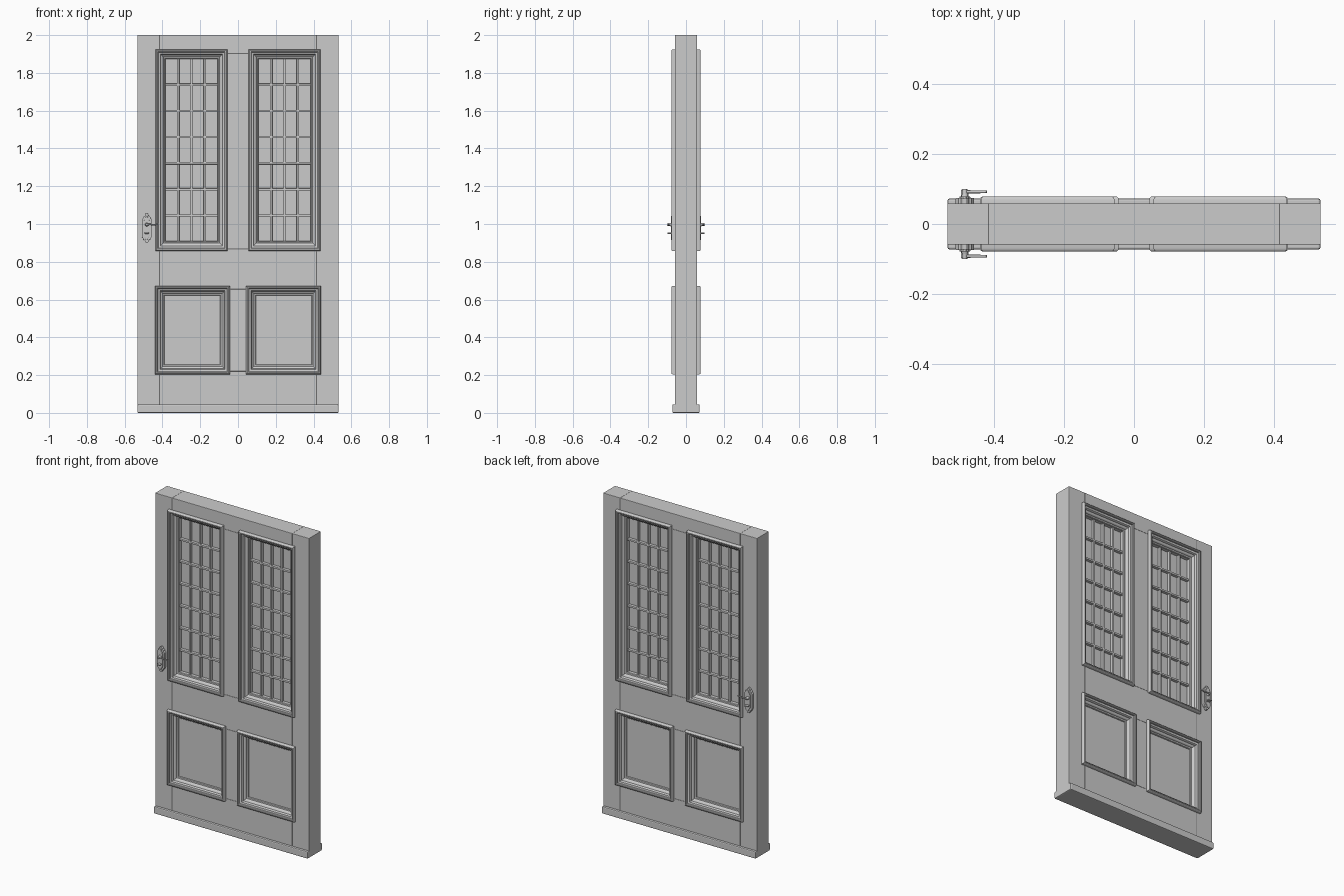
import bpy, bmesh, math

if "Cube" in bpy.data.objects:
    bpy.data.objects.remove(bpy.data.objects["Cube"])

W = 0.5325      # half width of the door
D = 0.0585      # half thickness of the door


def finish(name, bm, bevel=0.0, smooth=False):
    bmesh.ops.recalc_face_normals(bm, faces=bm.faces)
    me = bpy.data.meshes.new(name)
    bm.to_mesh(me)
    bm.free()
    ob = bpy.data.objects.new(name, me)
    bpy.context.collection.objects.link(ob)
    if bevel:
        m = ob.modifiers.new("bevel", 'BEVEL')
        m.width, m.segments, m.limit_method = bevel, 2, 'ANGLE'
    if smooth:
        bpy.context.view_layer.objects.active = ob
        ob.select_set(True)
        bpy.ops.object.shade_smooth_by_angle(angle=math.radians(35))
        ob.select_set(False)
    return ob


def box(name, x0, x1, y0, y1, z0, z1, bevel=0.0):
    bm = bmesh.new()
    bmesh.ops.create_cube(bm, size=1)
    for v in bm.verts:
        v.co = ((x0 + x1) / 2 + v.co.x * (x1 - x0),
                (y0 + y1) / 2 + v.co.y * (y1 - y0),
                (z0 + z1) / 2 + v.co.z * (z1 - z0))
    return finish(name, bm, bevel)


def moulding(name, x0, x1, z0, z1, side, profile):
    """Mitred rectangular ring; profile = (distance inward, height from the door centre)."""
    bm = bmesh.new()
    rings = [[bm.verts.new((x, side * h, z)) for x, z in
              ((x0 + u, z0 + u), (x1 - u, z0 + u), (x1 - u, z1 - u), (x0 + u, z1 - u))]
             for u, h in profile]
    n = len(rings)
    for i in range(n):
        a, b = rings[i], rings[(i + 1) % n]
        for k in range(4):
            j = (k + 1) % 4
            bm.faces.new((a[k], a[j], b[j], b[k]))
    return finish(name, bm, smooth=True)


def plate(name, half, cx, cz, y0, y1, bevel):
    """Plate with a symmetric outline given by its right upper quarter (x, z)."""
    right = half + [(x, -z) for x, z in reversed(half)]
    outline = right + [(-x, z) for x, z in reversed(right)]
    bm = bmesh.new()
    f = bm.faces.new([bm.verts.new((cx + x, y0, cz + z)) for x, z in outline])
    ext = bmesh.ops.extrude_face_region(bm, geom=[f])
    for v in ext['geom']:
        if isinstance(v, bmesh.types.BMVert):
            v.co.y = y1
    return finish(name, bm, bevel)


def cylinder(name, x, z, y0, y1, r0, r1):
    bm = bmesh.new()
    bmesh.ops.create_cone(bm, cap_ends=True, segments=20, radius1=r0, radius2=r1, depth=1)
    for v in bm.verts:
        px, py, pz = v.co
        v.co = (x + px, y0 + (pz + 0.5) * (y1 - y0), z + py)
    return finish(name, bm, smooth=True)


# Door frame: stiles, rails and mullions
for s, n in ((-1, "left"), (1, "right")):
    a, b = sorted((s * 0.4155, s * W))
    box(n + "_stile", a, b, -D, D, 0.02, 2.0, 0.002)
for n, z0, z1 in (("bottom_rail", 0.02, 0.22), ("middle_rail", 0.655, 0.868), ("top_rail", 1.902, 2.0)):
    box(n, -0.4155, 0.4155, -D, D, z0, z1, 0.002)
box("lower_mullion", -0.065, 0.065, -D, D, 0.22, 0.655, 0.002)
box("upper_mullion", -0.078, 0.078, -D, D, 0.868, 1.902, 0.002)

# Weather board along the bottom
box("bottom_board", -W, W, -0.0725, 0.0725, 0.0, 0.045, 0.006)

# Stepped moulding section
section = [(0, 0.05), (0, 0.069), (0.002, 0.075), (0.006, 0.078), (0.012, 0.078), (0.015, 0.075),
           (0.016, 0.068), (0.026, 0.065), (0.029, 0.061), (0.030, 0.052), (0.038, 0.048),
           (0.041, 0.044), (0.042, 0.037), (0.049, 0.035), (0.052, 0.031), (0.052, 0.005),
           (0.027, 0.005), (0.027, 0.05)]

for s, n in ((-1, "left"), (1, "right")):
    # Lower raised panel
    x0, x1 = sorted((s * 0.043, s * 0.440))
    box(n + "_panel", x0 + 0.02, x1 - 0.02, -0.028, 0.028, 0.216, 0.66)
    # Upper glazing with its grid of bars
    g0, g1 = sorted((s * 0.0555, s * 0.437))
    box(n + "_glass", g0 + 0.026, g1 - 0.026, -0.010, 0.010, 0.875, 1.90)
    ix0, ix1, iz0, iz1 = g0 + 0.05, g1 - 0.05, 0.907, 1.875
    for i in range(1, 4):
        x = ix0 + (ix1 - ix0) * i / 4
        box(f"{n}_upright_bar_{i}", x - 0.006, x + 0.006, -0.027, 0.027, iz0, iz1, 0.002)
    for i in range(1, 7):
        z = iz0 + (iz1 - iz0) * i / 7
        box(f"{n}_cross_bar_{i}", ix0, ix1, -0.028, 0.028, z - 0.006, z + 0.006, 0.002)
    # Mouldings on both faces
    for side, f in ((-1, "front"), (1, "back")):
        moulding(f"{n}_{f}_panel_moulding", x0, x1, 0.204, 0.673, side, section)
        moulding(f"{n}_{f}_window_moulding", g0, g1, 0.857, 1.925, side, section)

# Door furniture on both faces
HX, HZ = -0.483, 0.978
outer = [(0.004, 0.078), (0.009, 0.072), (0.011, 0.064), (0.019, 0.060), (0.020, 0.054), (0.026, 0.046)]
inner = [(x * 0.6, z * 0.82) for x, z in outer]
for side, f in ((-1, "front"), (1, "back")):
    plate(f + "_handle_plate", outer, HX, HZ, side * 0.055, side * 0.074, 0.0015)
    plate(f + "_raised_plate", inner, HX, HZ, side * 0.07, side * 0.079, 0.0015)
    cylinder(f + "_handle_collar", HX, 0.997, side * 0.075, side * 0.086, 0.011, 0.008)
    cylinder(f + "_handle_boss", HX, 0.997, side * 0.084, side * 0.1, 0.008, 0.006)
    box(f + "_key_turn", HX - 0.011, HX + 0.011, *sorted((side * 0.075, side * 0.098)), 0.948, 0.955, 0.002)
    # Lever swept along a gentle curve
    cu = bpy.data.curves.new(f + "_lever", 'CURVE')
    cu.dimensions, cu.bevel_depth, cu.bevel_resolution = '3D', 0.0048, 3
    cu.use_fill_caps = True
    sp = cu.splines.new('POLY')
    path = [(0, 0.997, 1.0), (0.018, 0.998, 0.9), (0.036, 0.996, 0.9), (0.054, 0.998, 0.85), (0.063, 1.0, 0.6)]
    sp.points.add(len(path) - 1)
    for p, (dx, z, r) in zip(sp.points, path):
        p.co = (HX + dx, side * 0.092, z, 1)
        p.radius = r
    bpy.context.collection.objects.link(bpy.data.objects.new(f + "_lever", cu))
